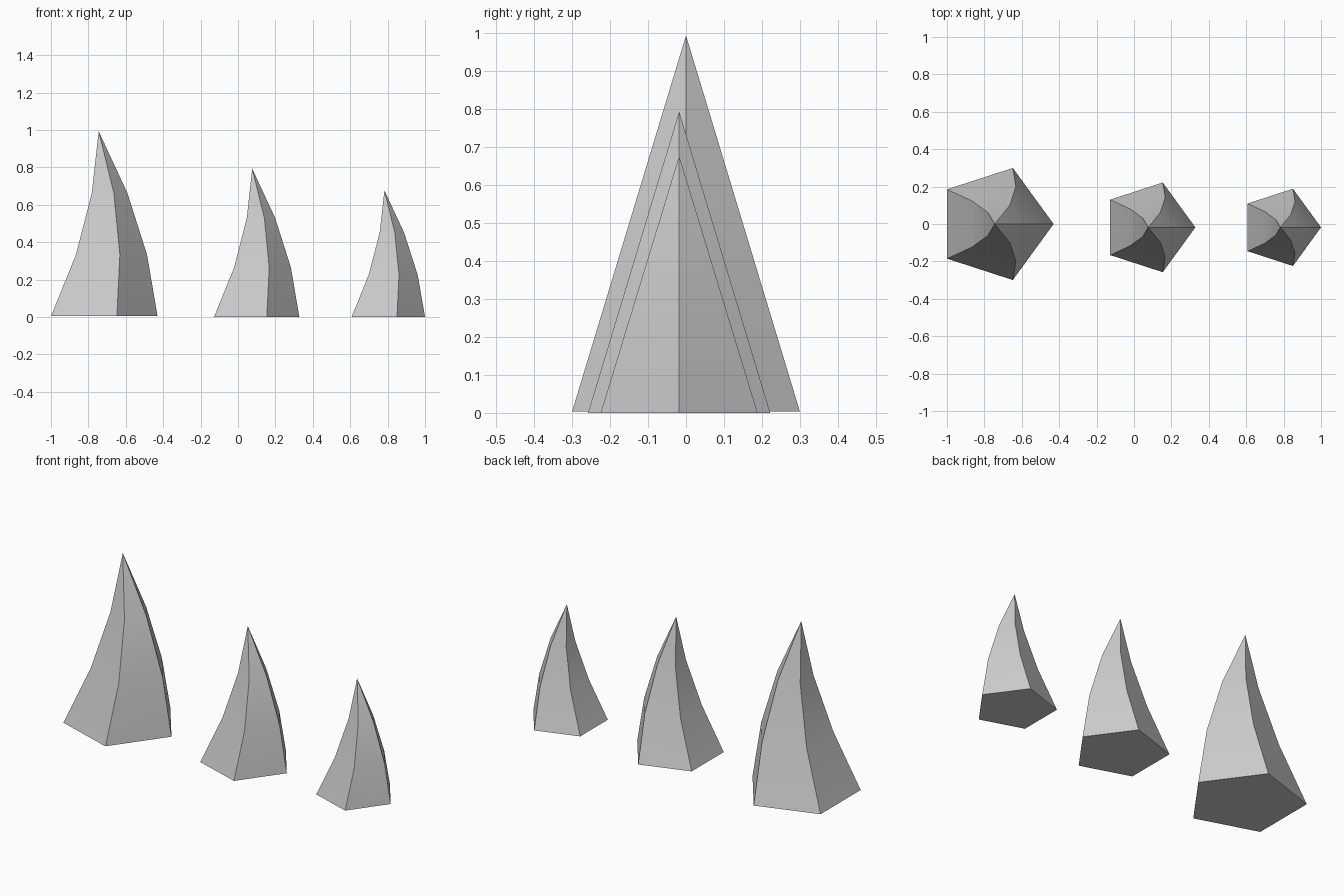
import bpy, bmesh
from math import sin, cos, pi

if "Cube" in bpy.data.objects:
    bpy.data.objects.remove(bpy.data.objects["Cube"])

SIDES, SEGMENTS = 5, 3


def spike(name, x, y, z, radius, height, bow):
    """Five-sided tapering spike whose middle bows towards +x."""
    bm = bmesh.new()
    rings = []
    for s in range(SEGMENTS):
        t = s / SEGMENTS
        r = radius * (1 - t)
        rings.append([bm.verts.new((r * cos(2 * pi * i / SIDES) + bow * sin(pi * t),
                                    r * sin(2 * pi * i / SIDES), height * t))
                      for i in range(SIDES)])
    tip = bm.verts.new((0, 0, height))
    # base cap, side bands and pointed tip
    bm.faces.new(rings[0][::-1])
    for i in range(SIDES):
        j = (i + 1) % SIDES
        for low, high in zip(rings, rings[1:]):
            bm.faces.new((low[i], low[j], high[j], high[i]))
        bm.faces.new((rings[-1][i], rings[-1][j], tip))
    bmesh.ops.recalc_face_normals(bm, faces=bm.faces)
    mesh = bpy.data.meshes.new(name)
    bm.to_mesh(mesh)
    bm.free()
    obj = bpy.data.objects.new(name, mesh)
    obj.location = (x, y, z)
    bpy.context.collection.objects.link(obj)
    # soft along the curve, crisp on the ridges
    bpy.ops.object.select_all(action='DESELECT')
    obj.select_set(True)
    bpy.context.view_layer.objects.active = obj
    bpy.ops.object.shade_smooth_by_angle(angle=pi / 6)


# Row of three spikes, large to small
spike("large_spike", -0.745, 0, 0.004, 0.315, 0.989, 0.056)
spike("medium_spike", 0.076, -0.018, 0, 0.252, 0.793, 0.045)
spike("small_spike", 0.783, -0.018, 0, 0.217, 0.676, 0.038)
